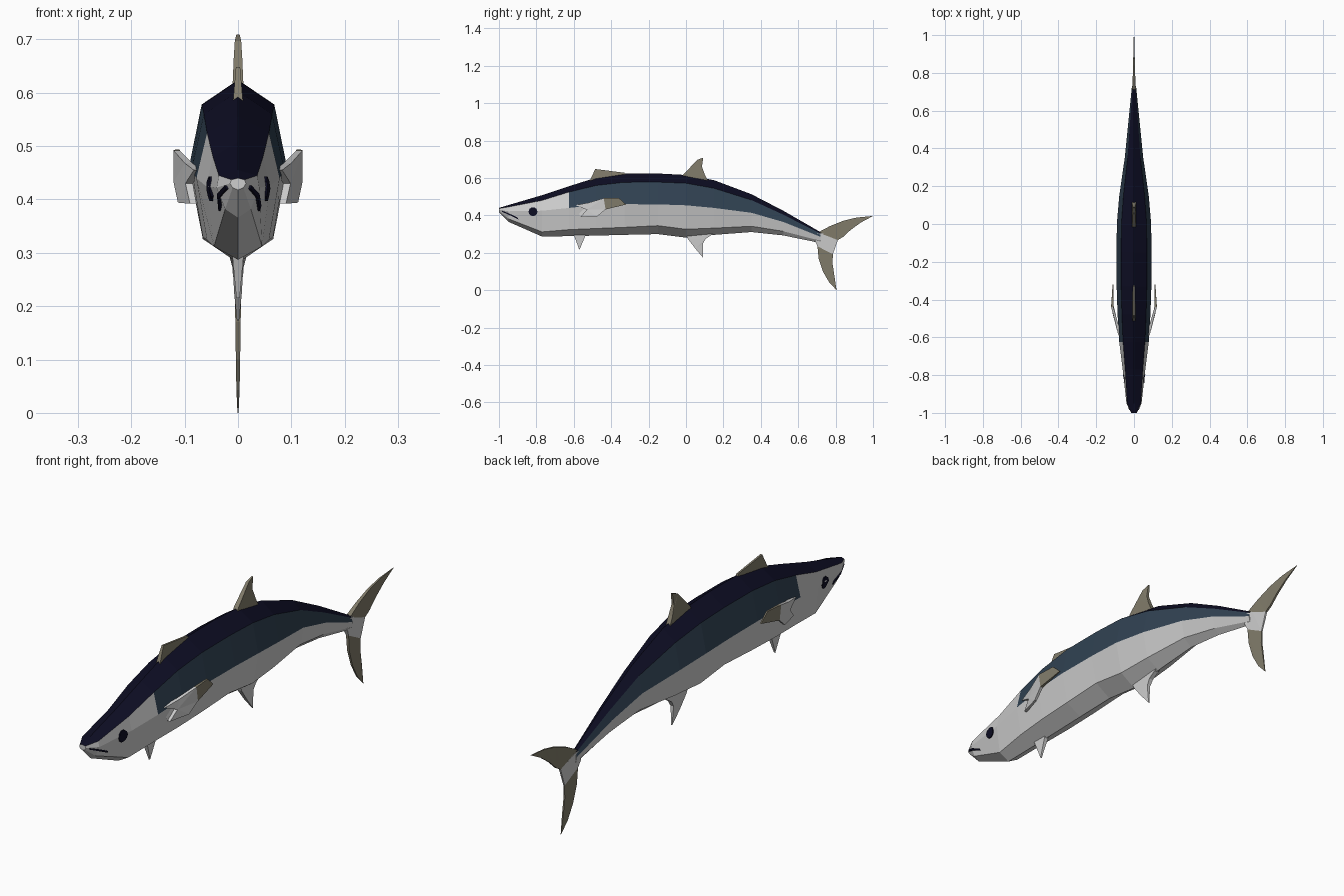
import bpy, bmesh, math
from mathutils import Vector
from mathutils.bvhtree import BVHTree


def material(name, rgb):
    m = bpy.data.materials.new(name)
    m.diffuse_color = (*rgb, 1)
    return m


NAVY = material("dark navy", (0.004, 0.004, 0.017))
BLUE = material("slate blue", (0.030, 0.054, 0.085))
WHITE = material("pale grey", (0.62, 0.62, 0.62))
OLIVE = material("olive grey", (0.22, 0.20, 0.145))


def finish(bm, name, mats):
    bmesh.ops.recalc_face_normals(bm, faces=bm.faces)
    me = bpy.data.meshes.new(name)
    bm.to_mesh(me)
    ob = bpy.data.objects.new(name, me)
    bpy.context.collection.objects.link(ob)
    for m in mats:
        me.materials.append(m)
    return ob


# Body rings: y, upper half width, side half width, lower half width,
# then heights of top, upper, side, lower and bottom edges
RINGS = [
    (-1.00, .012, .015, .010, .440, .437, .430, .422, .418),
    (-0.95, .036, .040, .024, .455, .445, .422, .382, .366),
    (-0.77, .047, .060, .045, .508, .480, .425, .312, .287),
    (-0.625, .058, .078, .058, .556, .525, .440, .324, .289),
    (-0.48, .064, .087, .066, .602, .560, .455, .330, .292),
    (-0.33, .068, .092, .068, .623, .577, .460, .336, .296),
    (-0.15, .068, .092, .068, .624, .578, .459, .345, .300),
    (0.00, .067, .091, .066, .616, .572, .454, .326, .281),
    (0.15, .056, .078, .057, .588, .545, .440, .332, .296),
    (0.35, .034, .049, .036, .513, .482, .414, .342, .311),
    (0.52, .022, .032, .022, .425, .404, .365, .315, .293),
    (0.72, .008, .012, .008, .310, .302, .285, .264, .252),
]
bm = bmesh.new()
loops = []
for y, u, s, l, zt, zu, zs, zl, zb in RINGS:
    ring = [(0, zt), (u, zu), (s, zs), (l, zl), (0, zb), (-l, zl), (-s, zs), (-u, zu)]
    loops.append([bm.verts.new((x, y, z)) for x, z in ring])
for i in range(len(loops) - 1):
    a, b = loops[i], loops[i + 1]
    for k in range(8):
        n = (k + 1) % 8
        f = bm.faces.new((a[k], a[n], b[n], b[k]))
        if k in (0, 7):
            f.material_index = 0                     # back
        elif k in (1, 6) and RINGS[i][0] > -0.63:
            f.material_index = 1                     # flank behind the gills
        else:
            f.material_index = 2                     # head and belly
for cap in (loops[0], loops[-1]):
    bm.faces.new(cap).material_index = 2
body = finish(bm, "body", [NAVY, BLUE, WHITE])
bm.normal_update()
tree = BVHTree.FromBMesh(bm)


# Flat patches laid on both sides of the head, outline in (y, z)
def decal(name, pts, mat):
    bm = bmesh.new()
    for side in (1, -1):
        vs = []
        for y, z in pts:
            hit = tree.ray_cast(Vector((side, y, z)), Vector((-side, 0, 0)))[0]
            x = hit.x if hit else 0
            vs.append((x, y, z))
        top = [bm.verts.new((x + side * .004, y, z)) for x, y, z in vs]
        low = [bm.verts.new((x - side * .003, y, z)) for x, y, z in vs]
        bm.faces.new(top)
        bm.faces.new(low)
        for i in range(len(top)):
            j = (i + 1) % len(top)
            bm.faces.new((top[i], top[j], low[j], low[i]))
    finish(bm, name, [mat])


decal("eyes", [(-.818 + .024 * math.cos(a * math.pi / 5),
                .420 + .024 * math.sin(a * math.pi / 5)) for a in range(10)], NAVY)
decal("mouth_line", [(-.985, .426), (-.945, .410), (-.90, .388), (-.895, .378),
                     (-.945, .402), (-.985, .420)], NAVY)


# Thin plate from (y, z, half thickness) points; offset(y) bends it in x
def fin(name, pts, mat, offset=lambda y, z: 0, mirror=False):
    bm = bmesh.new()
    for side in ((1, -1) if mirror else (1,)):
        sheets = [[bm.verts.new((side * (offset(y, z) + d * t), y, z))
                   for y, z, t in pts] for d in (1, -1)]
        a, b = sheets
        bm.faces.new(a)
        bm.faces.new(b[::-1])
        for i in range(len(pts)):
            j = (i + 1) % len(pts)
            bm.faces.new((a[i], b[i], b[j], a[j]))
    bmesh.ops.triangulate(bm, faces=[f for f in bm.faces if len(f.verts) > 4])
    return finish(bm, name, [mat])


# Back fins
fin("front_dorsal_fin", [(-.52, .575, .010), (-.485, .648, .004), (-.33, .628, .004),
                         (-.31, .60, .008)], OLIVE)
fin("rear_dorsal_fin", [(-.02, .59, .011), (-.015, .618, .010), (.03, .665, .008),
                        (.06, .697, .006), (.092, .709, .003), (.085, .66, .006),
                        (.10, .62, .009), (.125, .57, .010)], OLIVE)
# Belly fins
fin("pelvic_fin", [(-.605, .31, .012), (-.57, .215, .003), (-.53, .31, .010)], WHITE)
fin("anal_fin", [(.0, .30, .011), (.01, .275, .010), (.05, .222, .007), (.092, .173, .002),
                 (.09, .25, .007), (.105, .275, .009), (.16, .31, .010)], WHITE)
# Tail
fin("tail_base", [(.70, .305, .011), (.735, .302, .009), (.812, .268, .004),
                  (.795, .225, .003), (.785, .192, .003), (.703, .235, .006),
                  (.69, .262, .010)], WHITE)
fin("upper_tail_lobe", [(.712, .312, .010), (.77, .343, .007), (.84, .371, .005),
                        (.91, .388, .003), (1.0, .397, .001), (.935, .362, .003),
                        (.88, .322, .004), (.84, .285, .004), (.812, .268, .004),
                        (.735, .298, .009)], OLIVE)
fin("lower_tail_lobe", [(.703, .236, .006), (.709, .17, .005), (.732, .10, .004),
                        (.765, .043, .003), (.805, .0, .001), (.793, .08, .003),
                        (.784, .14, .003), (.785, .192, .003)], OLIVE)


# Side fins, bowed outwards away from the body
def bow(y, z):
    if y < -.44:
        return .078 + .037 * (y + .58) / .14 + .02 * (.44 - z) * 2
    return .115 - .003 * (y + .44) / .1


fin("pectoral_fins", [(-.59, .455, .008), (-.52, .468, .007), (-.44, .492, .006),
                      (-.43, .432, .006), (-.475, .394, .005), (-.565, .392, .006),
                      (-.53, .43, .007)], WHITE, bow, True)
fin("pectoral_fin_tips", [(-.44, .492, .006), (-.36, .494, .003), (-.32, .458, .002),
                          (-.43, .432, .006)], OLIVE, bow, True)
